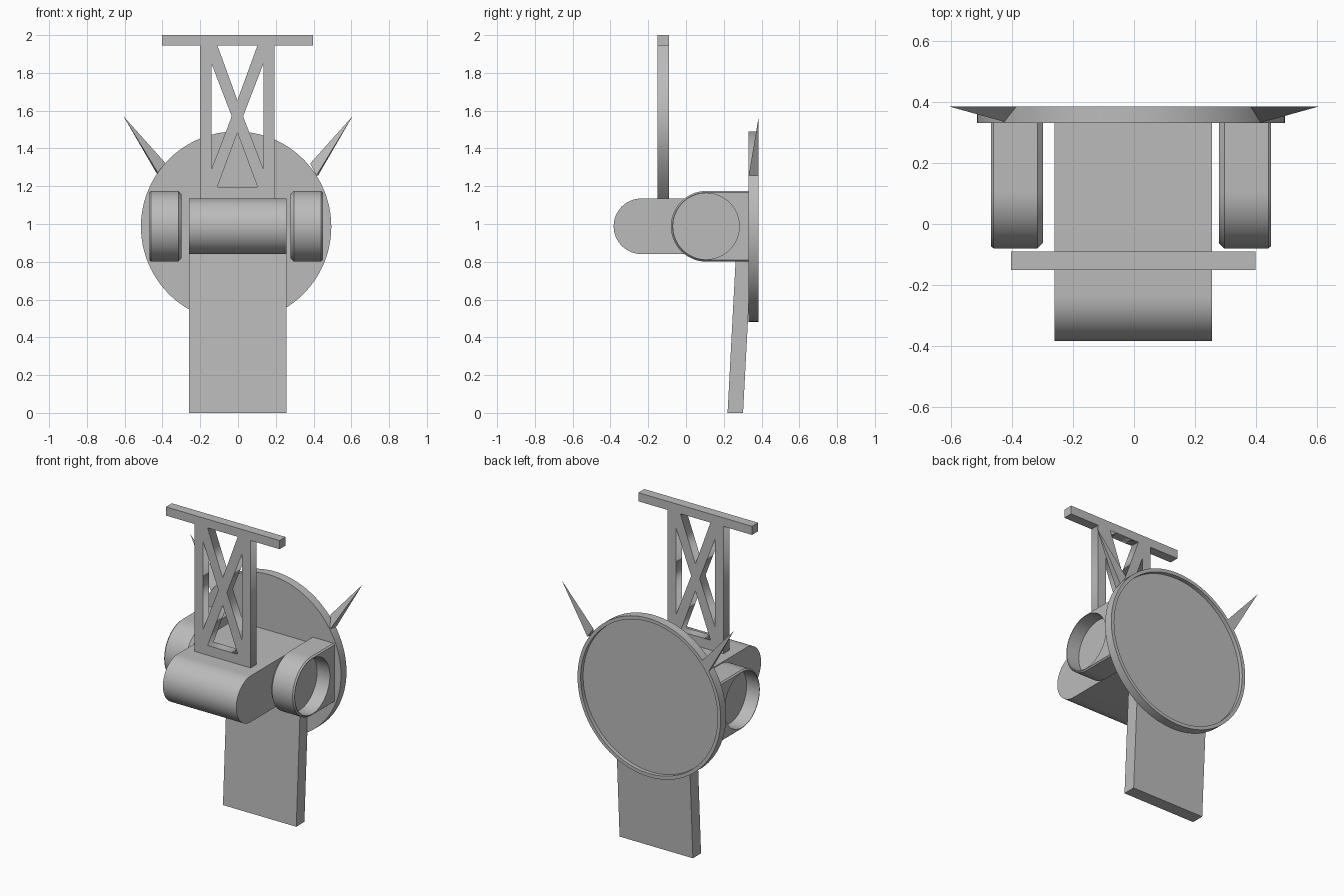
import bpy, bmesh, math
from mathutils import Matrix

if "Cube" in bpy.data.objects:
    bpy.data.objects.remove(bpy.data.objects["Cube"], do_unlink=True)

grey = bpy.data.materials.new("plain_grey")
grey.use_nodes = True
grey.diffuse_color = (0.5, 0.5, 0.5, 1)
grey.node_tree.nodes["Principled BSDF"].inputs["Base Color"].default_value = (0.5, 0.5, 0.5, 1)

MID = -0.01    # shared centre of the disc and pods
AXIS_Z = 0.988


def activate(ob):
    bpy.ops.object.select_all(action='DESELECT')
    ob.select_set(True)
    bpy.context.view_layer.objects.active = ob


def smooth(ob):
    activate(ob)
    bpy.ops.object.shade_smooth_by_angle(angle=math.radians(25))


def loft(name, rings):
    """Join matching rings of points into a closed, capped solid."""
    bm = bmesh.new()
    loops = [[bm.verts.new(p) for p in ring] for ring in rings]
    for a, b in zip(loops, loops[1:]):
        for i in range(len(a)):
            j = (i + 1) % len(a)
            bm.faces.new((a[i], a[j], b[j], b[i]))
    bm.faces.new(loops[0])
    bm.faces.new(loops[-1])
    bmesh.ops.recalc_face_normals(bm, faces=bm.faces)
    mesh = bpy.data.meshes.new(name)
    bm.to_mesh(mesh)
    bm.free()
    ob = bpy.data.objects.new(name, mesh)
    bpy.context.collection.objects.link(ob)
    mesh.materials.append(grey)
    return ob


def box(name, x0, x1, y0, y1, z0, z1, lean=0):
    def ring(z, dy):
        return [(x0, y0 + dy, z), (x1, y0 + dy, z), (x1, y1 + dy, z), (x0, y1 + dy, z)]
    return loft(name, [ring(z0, 0), ring(z1, lean)])


def stadium(x, yc, zc, r, y_back, n=32):
    """Round-nosed section in the side plane, flat at the back."""
    pts = [(x, y_back, zc + r)]
    for i in range(n + 1):
        a = math.pi / 2 + math.pi * i / n
        pts.append((x, yc + r * math.cos(a), zc + r * math.sin(a)))
    return pts + [(x, y_back, zc - r)]


def circle(y, r, n=96):
    return [(MID + r * math.cos(2 * math.pi * i / n), y,
             AXIS_Z - 0.002 + r * math.sin(2 * math.pi * i / n)) for i in range(n)]


# Dish with a shallow recess in its back
smooth(loft("back_disc", [circle(0.33, 0.504), circle(0.385, 0.504),
                          circle(0.385, 0.482), circle(0.36, 0.482)]))

# Central round-nosed body
smooth(loft("central_body", [stadium(x, -0.236, AXIS_Z, 0.147, 0.34) for x in (-0.26, 0.256)]))

# Leaning support plank
box("support_plank", -0.26, 0.256, 0.22, 0.302, 0, 0.87, lean=0.046)

# Side pods, chamfered, each with a round recess on the outer side
for side, label in ((-1, "right"), (1, "left")):
    sections = ((0.288, 0.018), (0.306, 0), (0.45, 0), (0.459, 0.008))
    pod = loft(label + "_pod", [stadium(MID + side * d, 0.107, AXIS_Z, 0.187 - inset, 0.34)
                                for d, inset in sections])
    bpy.ops.mesh.primitive_cylinder_add(
        vertices=64, radius=0.175, depth=0.2, rotation=(0, math.pi / 2, 0),
        location=(MID + side * 0.469, 0.107, AXIS_Z))
    cutter = bpy.context.object
    cutter.name = "pod_cutter"
    cutter.hide_render = True
    cutter.data.materials.append(grey)
    cut = pod.modifiers.new("recess", 'BOOLEAN')
    cut.operation = 'DIFFERENCE'
    cut.solver = 'EXACT'
    cut.object = cutter
    activate(pod)
    bpy.ops.object.modifier_apply(modifier=cut.name)
    bpy.data.objects.remove(cutter, do_unlink=True)
    smooth(pod)

# Pointed spikes on the disc rim
for side, label in ((-1, "right"), (1, "left")):
    base = [(0.382, 0.385, 1.32), (0.425, 0.385, 1.258), (0.415, 0.332, 1.256)]
    tip = (side * 0.606, 0.385, 1.57)
    spike = loft(label + "_spike", [[(side * x, y, z) for x, y, z in base],
                                    [tip, tip, tip]])
    bm = bmesh.new()
    bm.from_mesh(spike.data)
    bmesh.ops.remove_doubles(bm, verts=bm.verts, dist=0.0001)
    bmesh.ops.recalc_face_normals(bm, faces=bm.faces)
    bm.to_mesh(spike.data)
    bm.free()

# Cross-braced mast: flat outline with four triangular openings
outline = [(-0.197, 1.13), (0.197, 1.13), (0.197, 1.96), (-0.197, 1.96)]
openings = [[(s * 0.137, 1.848), (s * 0.137, 1.292), (s * 0.03, 1.57)] for s in (-1, 1)]
openings += [[(-0.106, z), (0.106, z), (0, apex)] for z, apex in ((1.945, 1.655), (1.197, 1.483))]
curve = bpy.data.curves.new("mast_frame", 'CURVE')
curve.dimensions = '2D'
curve.fill_mode = 'BOTH'
curve.extrude = 0.03
for pts in [outline] + openings:
    spline = curve.splines.new('POLY')
    spline.points.add(len(pts) - 1)
    for p, (x, z) in zip(spline.points, pts):
        p.co = (x, z, 0, 1)
    spline.use_cyclic_u = True
mast = bpy.data.objects.new("mast_frame", curve)
bpy.context.collection.objects.link(mast)
curve.materials.append(grey)
activate(mast)
bpy.ops.object.convert(target='MESH')
mast = bpy.context.object
mast.data.transform(Matrix.Translation((-0.003, -0.12, 0)) @ Matrix.Rotation(math.pi / 2, 4, 'X'))

# Top crossbar
box("mast_crossbar", -0.402, 0.398, -0.15, -0.09, 1.945, 2.0)
